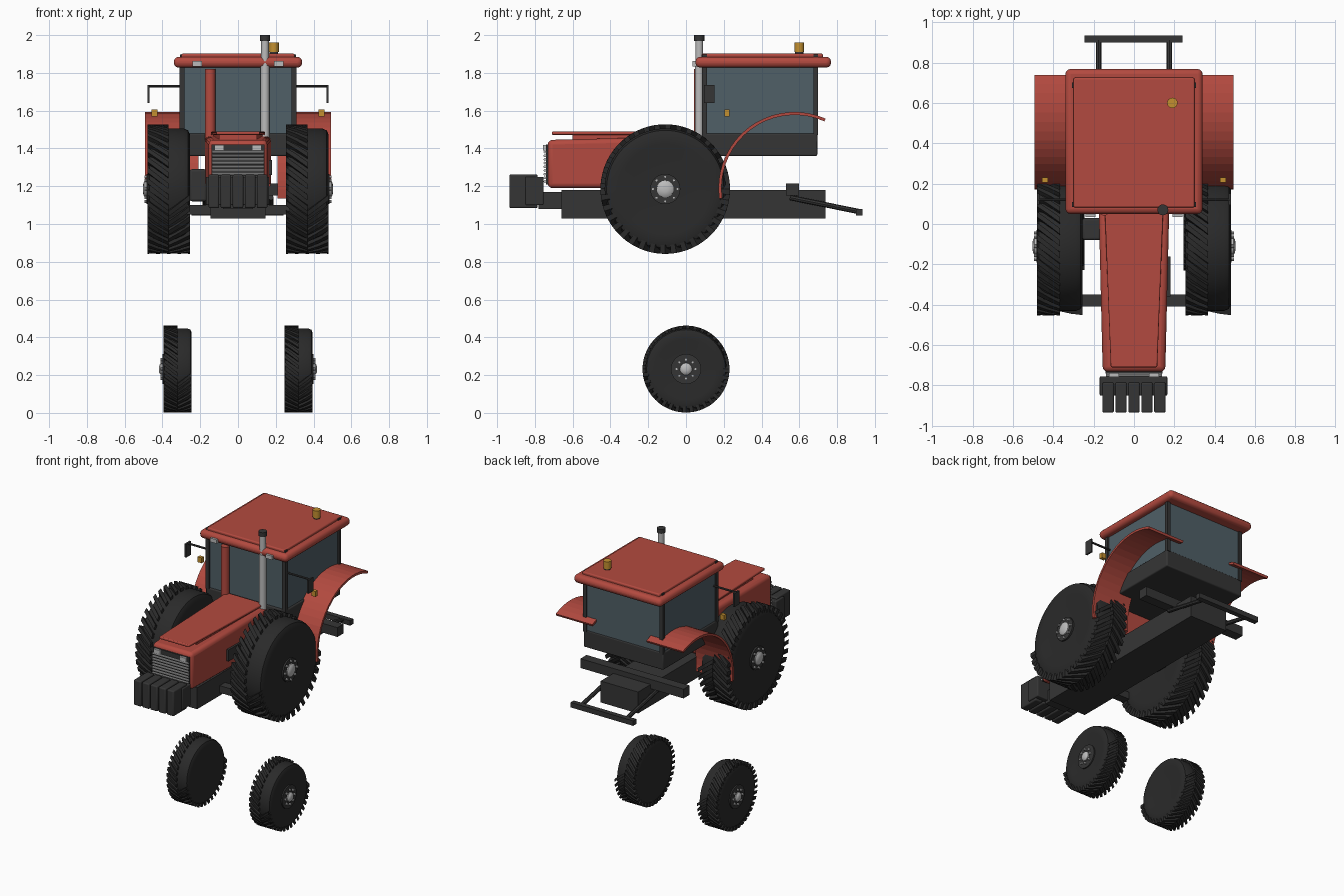
import bpy, bmesh, math
from mathutils import Matrix, Vector

old = bpy.data.objects.get("Cube")
if old:
    bpy.data.objects.remove(old, do_unlink=True)


def material(name, r, g, b):
    m = bpy.data.materials.new(name)
    m.use_nodes = True
    m.diffuse_color = (r, g, b, 1)
    m.node_tree.nodes["Principled BSDF"].inputs["Base Color"].default_value = (r, g, b, 1)
    return m


RED = material("red paint", 0.45, 0.068, 0.05)
DARK = material("dark metal", 0.036, 0.036, 0.036)
RUBBER = material("tyre rubber", 0.023, 0.023, 0.023)
GLASS = material("tinted glass", 0.08, 0.115, 0.135)
SILVER = material("silver", 0.5, 0.5, 0.5)
AMBER = material("amber", 0.55, 0.28, 0.03)


def finish(name, bm, mat, bevel=0, smooth=False, segments=3):
    bmesh.ops.recalc_face_normals(bm, faces=bm.faces)
    me = bpy.data.meshes.new(name)
    bm.to_mesh(me)
    bm.free()
    me.materials.append(mat)
    ob = bpy.data.objects.new(name, me)
    bpy.context.collection.objects.link(ob)
    if bevel:
        mod = ob.modifiers.new("Bevel", "BEVEL")
        mod.width, mod.segments = bevel, segments
    if smooth:
        bpy.ops.object.select_all(action="DESELECT")
        ob.select_set(True)
        bpy.context.view_layer.objects.active = ob
        bpy.ops.object.shade_smooth_by_angle(angle=math.radians(35))
    return ob


def box(name, x, y, z, mat, bevel=0):
    """Box from (min, max) pairs."""
    bm = bmesh.new()
    spans = (x, y, z)
    size = [b - a for a, b in spans]
    mid = Vector([(a + b) / 2 for a, b in spans])
    bmesh.ops.create_cube(bm, size=1, matrix=Matrix.Translation(mid) @ Matrix.Diagonal((*size, 1)))
    return finish(name, bm, mat, bevel, bevel > 0)


def rod(name, a, b, r, mat, sides=16):
    """Cylinder between two points."""
    a, b = Vector(a), Vector(b)
    bm = bmesh.new()
    turn = (b - a).to_track_quat("Z", "Y").to_matrix().to_4x4()
    bmesh.ops.create_cone(bm, cap_ends=True, segments=sides, radius1=r, radius2=r,
                          depth=(b - a).length, matrix=Matrix.Translation((a + b) / 2) @ turn)
    return finish(name, bm, mat, 0, True)


def prism(name, front, rear, y0, y1, mat, bevel=0):
    """Loft between two (half width, bottom, top) rectangles along y."""
    bm = bmesh.new()
    rings = []
    for y, (w, lo, hi) in ((y0, front), (y1, rear)):
        rings.append([bm.verts.new((sx * w, y, z)) for sx, z in ((-1, lo), (1, lo), (1, hi), (-1, hi))])
    for i in range(4):
        j = (i + 1) % 4
        bm.faces.new((rings[0][i], rings[0][j], rings[1][j], rings[1][i]))
    bm.faces.new(rings[0])
    bm.faces.new(rings[1])
    return finish(name, bm, mat, bevel, bevel > 0)


def lathe(name, profile, centre, mat, sides=64):
    """Spin (x, radius) points about an axis parallel to x."""
    bm = bmesh.new()
    rings = []
    for x, r in profile:
        rings.append([bm.verts.new((centre[0] + x, centre[1] + r * math.cos(t), centre[2] + r * math.sin(t)))
                      for t in (math.tau * i / sides for i in range(sides))])
    for p, q in zip(rings, rings[1:]):
        for i in range(sides):
            j = (i + 1) % sides
            bm.faces.new((p[i], p[j], q[j], q[i]))
    bm.faces.new(rings[0])
    bm.faces.new(rings[-1])
    return finish(name, bm, mat, 0, True)


def treads(name, centre, w, r_in, r_out, count=36):
    """Slanted lugs: all round on one half, below the hub on the other."""
    bm = bmesh.new()
    slant, thick = math.radians(15), math.radians(5)
    for half in (-1, 1):
        for k in range(count):
            a = math.tau * (k + (half > 0) / 2) / count
            if half > 0 and a < math.pi:
                continue
            ends = []
            for x, shift in ((half * w, 0), (half * w * 0.5, slant / 2), (0, slant)):
                corners = ((r_in, 0), (r_out, 0), (r_out, thick), (r_in, thick))
                ends.append([bm.verts.new((centre[0] + x, centre[1] + r * math.cos(a + shift + t),
                                           centre[2] + r * math.sin(a + shift + t))) for r, t in corners])
            for p, q in zip(ends, ends[1:]):
                for i in range(4):
                    j = (i + 1) % 4
                    bm.faces.new((p[i], p[j], q[j], q[i]))
            bm.faces.new(ends[0])
            bm.faces.new(ends[-1])
    return finish(name, bm, RUBBER)


def wheel(name, side, centre, w, radius, cap, bolts):
    c = Vector(centre)
    body, e = radius * 0.935, w * 0.3
    half = [(w * 0.94, 0.03), (w * 0.94, body * 0.55), (w, body * 0.75), (w, body - e),
            (w - e * 0.3, body - e * 0.3), (w - e, body)]
    lathe(name + "_tyre", half + [(-x, r) for x, r in reversed(half)], centre, RUBBER)
    treads(name + "_treads", centre, w, body - e * 0.7, radius)
    # hub on the outer face
    out = lambda d: c + Vector((side * d, 0, 0))
    rod(name + "_hub", out(w * 0.9), out(w + 0.004), 0.08, DARK, 32)
    lathe(name + "_hub_cap", [(side * (w + d), cap * f) for d, f in
                              ((0, 1), (0.012, 1), (0.02, 0.75), (0.024, 0.3))], centre, SILVER, 24)
    for k in range(8):
        t = math.tau * k / 8
        off = Vector((0, math.cos(t), math.sin(t))) * bolts
        rod(name + "_bolt", out(w) + off, out(w + 0.015) + off, 0.008, SILVER, 8)


for side, tag in ((-1, "right"), (1, "left")):
    wheel("large_wheel_" + tag, side, (side * 0.367, -0.11, 1.185), 0.113, 0.343, 0.045, 0.065)
    wheel("small_wheel_" + tag, side, (side * 0.32, 0, 0.232), 0.075, 0.23, 0.032, 0.05)

    # curved fender
    bm = bmesh.new()
    rows = []
    for k in range(19):
        t = math.radians(66 + 122 * k / 18)
        rows.append([bm.verts.new((side * x, 0.575 + r * math.cos(t), 1.19 + r * math.sin(t)))
                     for x, r in ((0.21, 0.387), (0.493, 0.387), (0.493, 0.403), (0.21, 0.403))])
    for p, q in zip(rows, rows[1:]):
        for i in range(4):
            j = (i + 1) % 4
            bm.faces.new((p[i], p[j], q[j], q[i]))
    bm.faces.new(rows[0])
    bm.faces.new(rows[-1])
    finish("fender_" + tag, bm, RED)

    # mirror, turn signal, headlamps, roof lamp, hitch arm
    pair = lambda a, b: tuple(sorted((side * a, side * b)))
    rod("mirror_arm_" + tag, (side * 0.29, 0.12, 1.73), (side * 0.475, 0.12, 1.73), 0.007, DARK, 8)
    box("mirror_" + tag, pair(0.468, 0.48), (0.095, 0.15), (1.64, 1.735), DARK)
    box("turn_signal_" + tag, pair(0.425, 0.457), (0.205, 0.23), (1.57, 1.607), AMBER)
    box("headlamp_" + tag, pair(0.075, 0.125), (-0.757, -0.73), (1.39, 1.418), SILVER)
    box("roof_lamp_" + tag, pair(0.19, 0.24), (0.035, 0.06), (1.835, 1.862), SILVER)
    rod("hitch_arm_" + tag, (side * 0.175, 0.55, 1.14), (side * 0.175, 0.92, 1.065), 0.014, DARK, 8)

    # cab pillars and roof clips
    for y, end in ((0.085, "front"), (0.675, "rear")):
        box(f"pillar_{end}_{tag}", pair(0.283, 0.31), (y, y + 0.025), (1.47, 1.84), DARK)
        box(f"roof_clip_{end}_{tag}", pair(0.29, 0.307), (y, y + 0.025), (1.87, 1.897), DARK)

# cab
box("cab_base", (-0.31, 0.31), (0.085, 0.695), (1.36, 1.48), DARK, 0.008)
box("cab_glass", (-0.3, 0.3), (0.095, 0.69), (1.47, 1.84), GLASS)
box("roof", (-0.34, 0.34), (0.05, 0.768), (1.828, 1.885), RED, 0.025)
box("roof_panel", (-0.3, 0.3), (0.082, 0.725), (1.87, 1.902), RED, 0.008)
rod("beacon_base", (0.19, 0.6, 1.89), (0.19, 0.6, 1.912), 0.022, DARK)
rod("beacon", (0.19, 0.6, 1.91), (0.19, 0.6, 1.962), 0.026, AMBER)

# exhaust and intake
rod("exhaust_stack", (0.143, 0.07, 1.44), (0.143, 0.07, 1.84), 0.023, SILVER, 24)
rod("exhaust_pipe", (0.143, 0.07, 1.83), (0.143, 0.07, 1.975), 0.02, SILVER, 24)
rod("exhaust_cap", (0.143, 0.07, 1.97), (0.143, 0.07, 2.0), 0.027, DARK, 24)
rod("intake_pipe", (-0.148, 0.07, 1.44), (-0.148, 0.07, 1.82), 0.028, RED, 24)

# hood and grille
prism("hood", (0.155, 1.19, 1.445), (0.175, 1.19, 1.465), -0.732, 0.09, RED, 0.025)
prism("hood_panel", (0.115, 1.472, 1.49), (0.145, 1.472, 1.49), -0.71, 0.08, RED, 0.006)
prism("hood_panel_support", (0.1, 1.42, 1.475), (0.13, 1.42, 1.475), -0.6, 0.07, RED)
box("grille_back", (-0.14, 0.14), (-0.742, -0.72), (1.21, 1.42), DARK)
for k in range(9):
    z = 1.225 + 0.0195 * k
    rod("grille_slat", (-0.138, -0.747, z), (0.138, -0.747, z), 0.0075, SILVER, 8)
box("hood_vent", (0.15, 0.18), (-0.36, -0.16), (1.26, 1.34), DARK)

# front weights
box("weight_carrier", (-0.17, 0.165), (-0.85, -0.755), (1.1, 1.25), DARK, 0.006)
for k in range(5):
    x = -0.128 + 0.064 * k
    box("front_weight", (x - 0.028, x + 0.028), (-0.935, -0.785), (1.085, 1.262), DARK, 0.008)

# chassis, axle, tank and hitch
box("chassis", (-0.145, 0.145), (-0.66, 0.738), (1.03, 1.18), DARK)
box("weight_bracket", (-0.08, 0.08), (-0.78, -0.64), (1.08, 1.17), DARK)
box("axle", (-0.27, 0.27), (-0.41, -0.35), (1.05, 1.1), DARK)
box("rear_crossbeam", (-0.4, 0.4), (0.53, 0.598), (1.15, 1.215), DARK)
box("side_tank", (-0.255, -0.165), (-0.08, 0.03), (1.12, 1.29), DARK, 0.012)
box("hitch_bar", (-0.245, 0.24), (0.9, 0.935), (1.045, 1.08), DARK)
